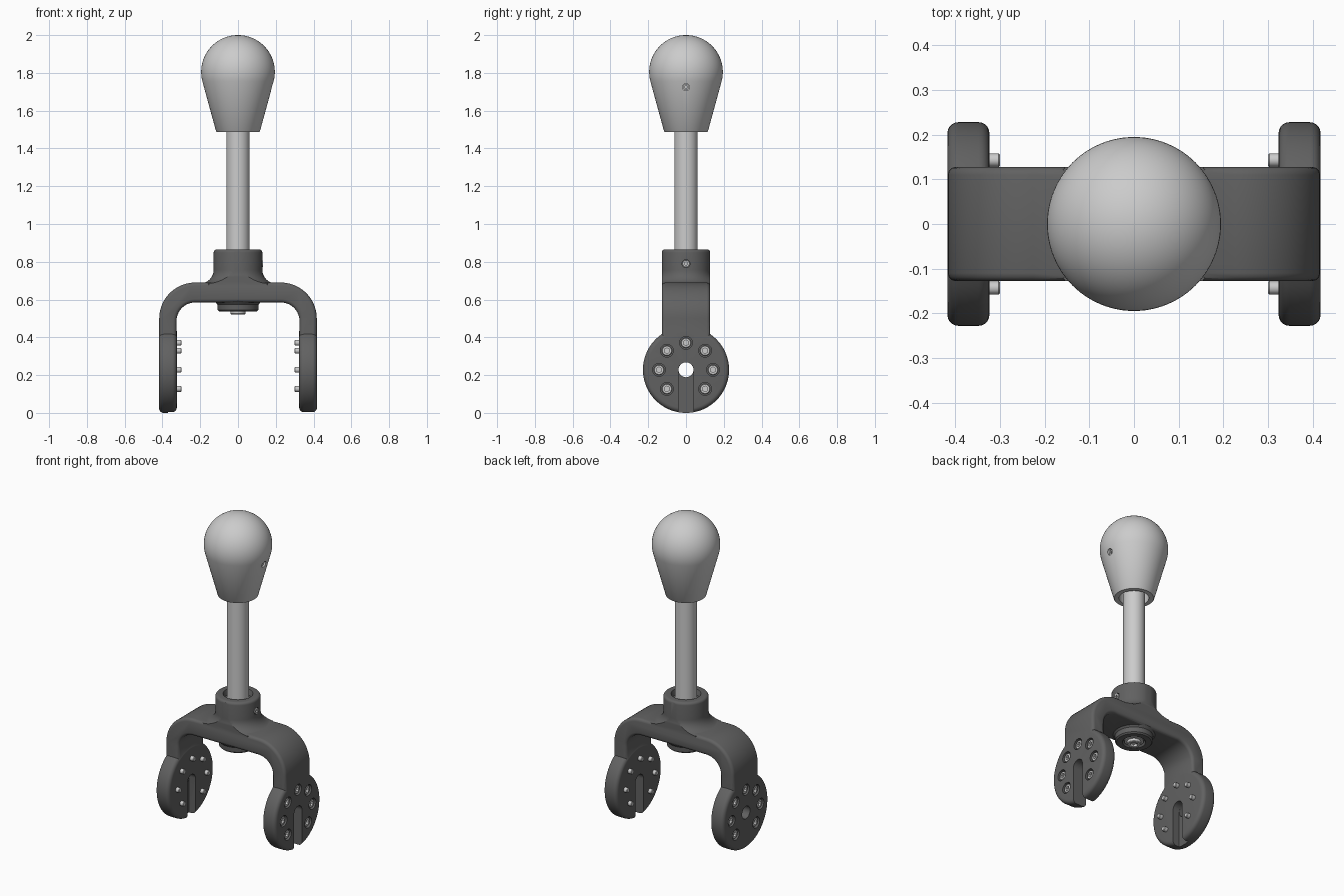
import bpy, bmesh
from math import sin, cos, pi, radians
from mathutils import Matrix, Vector

if "Cube" in bpy.data.objects:
    bpy.data.objects.remove(bpy.data.objects["Cube"])

ROT = {'Z': Matrix.Identity(4),
       'X': Matrix.Rotation(pi / 2, 4, 'Y'),
       '-X': Matrix.Rotation(-pi / 2, 4, 'Y')}


def finish(name, bm):
    bmesh.ops.recalc_face_normals(bm, faces=bm.faces)
    me = bpy.data.meshes.new(name)
    bm.to_mesh(me)
    bm.free()
    ob = bpy.data.objects.new(name, me)
    bpy.context.collection.objects.link(ob)
    return ob


def lathe(name, profile, axis='Z', at=(0, 0, 0), seg=64):
    """Revolve (radius, height) points that start and end on the axis."""
    bm = bmesh.new()
    vs = [bm.verts.new((r, 0, h)) for r, h in profile]
    es = [bm.edges.new(p) for p in zip(vs, vs[1:])]
    bmesh.ops.spin(bm, geom=vs + es, cent=(0, 0, 0), axis=(0, 0, 1),
                   angle=2 * pi, steps=seg)
    bmesh.ops.remove_doubles(bm, verts=bm.verts, dist=1e-5)
    bm.transform(Matrix.Translation(at) @ ROT[axis])
    return finish(name, bm)


def rod(name, r, h0, h1, axis='Z', at=(0, 0, 0), seg=32):
    return lathe(name, [(0, h0), (r, h0), (r, h1), (0, h1)], axis, at, seg)


def prism(name, pts, vec):
    """Extrude a planar outline along a vector."""
    bm = bmesh.new()
    f = bm.faces.new([bm.verts.new(p) for p in pts])
    new = bmesh.ops.extrude_face_region(bm, geom=[f], use_keep_orig=True)['geom']
    bmesh.ops.translate(bm, vec=Vector(vec),
                        verts=[v for v in new if isinstance(v, bmesh.types.BMVert)])
    return finish(name, bm)


def arc(cx, cz, r, a0, a1, n):
    return [(cx + r * cos(radians(a0 + (a1 - a0) * i / n)),
             cz + r * sin(radians(a0 + (a1 - a0) * i / n))) for i in range(n + 1)]


def apply(ob, mod):
    bpy.context.view_layer.objects.active = ob
    bpy.ops.object.modifier_apply(modifier=mod.name)


def boolean(ob, other, op):
    m = ob.modifiers.new("bool", 'BOOLEAN')
    m.operation, m.solver, m.object = op, 'EXACT', other
    apply(ob, m)
    bpy.data.objects.remove(other)


# Fork arch: half outline mirrored, extruded across y
half = [(0, 0.69)] + arc(0.227, 0.50, 0.19, 90, 0, 14) + [(0.417, 0.25), (0.326, 0.25)] \
    + arc(0.226, 0.485, 0.10, 0, 90, 12) + [(0, 0.585)]
outline = half + [(-x, z) for x, z in reversed(half[1:-1])]
fork = prism("fork", [(x, -0.128, z) for x, z in outline], (0, 0.256, 0))
bev = fork.modifiers.new("bevel", 'BEVEL')
bev.width, bev.segments, bev.limit_method = 0.018, 3, 'ANGLE'
apply(fork, bev)

# Collar with flared foot and lower boss, trimmed to the arm width
collar = lathe("collar", [(0, 0.555), (0.06, 0.555), (0.066, 0.537), (0.1, 0.537), (0.108, 0.545),
                          (0.11, 0.575), (0.125, 0.591), (0.125, 0.62), (0.2, 0.66)]
               + arc(0.2, 0.757, 0.071, 270, 180, 8)
               + arc(0.113, 0.849, 0.016, 0, 90, 4)
               + [(0.085, 0.865), (0.075, 0.835), (0, 0.835)])
trim = prism("trim", [(-1, -0.1275, 0), (1, -0.1275, 0), (1, 0.1275, 0), (-1, 0.1275, 0)], (0, 0, 1))
boolean(collar, trim, 'INTERSECT')
boolean(fork, collar, 'UNION')

# Round mounting discs at the leg ends
CZ, R = 0.228, 0.228
disc = [(0, 0.324)] + arc(R - 0.024, 0.348, 0.024, -90, 0, 5) \
    + arc(R - 0.024, 0.394, 0.024, 0, 90, 5) + [(0, 0.418)]
for axis in ('X', '-X'):
    boolean(fork, lathe("disc", disc, axis, (0, 0, CZ), 96), 'UNION')

# Slots: open through the right disc, blind on the inside of the left, plus centre hole
slot = [(-0.04, -0.1), (0.04, -0.1)] + arc(0, CZ, 0.04, 0, 180, 16)
boolean(fork, prism("slot_cut", [(0.28, y, z) for y, z in slot], (0.2, 0, 0)), 'DIFFERENCE')
boolean(fork, prism("slot_cut", [(-0.28, y, z) for y, z in slot], (-0.09, 0, 0)), 'DIFFERENCE')
boolean(fork, rod("hole_cut", 0.0395, 0.30, 0.5, '-X', (0, 0, CZ)), 'DIFFERENCE')

# Socket bolt template: head, shank and hex recess
bolt = lathe("disc_bolt", [(0, 0.30), (0.012, 0.30), (0.015, 0.303), (0.015, 0.385), (0.027, 0.385),
                           (0.027, 0.409), (0.024, 0.412), (0, 0.412)], seg=24)
boolean(bolt, rod("hex_cut", 0.015, 0.397, 0.43, seg=6), 'DIFFERENCE')

# Seven bolts per disc, each in a counterbore
for axis, side in (('X', "right"), ('-X', "left")):
    for i in range(7):
        a = radians(-45 + 45 * i)
        at = (0, 0.143 * cos(a), CZ + 0.143 * sin(a))
        boolean(fork, rod("bore_cut", 0.034, 0.386, 0.45, axis, at, 24), 'DIFFERENCE')
        b = bpy.data.objects.new(f"{side}_disc_bolt_{i + 1}", bolt.data)
        b.matrix_world = Matrix.Translation(at) @ ROT[axis]
        bpy.context.collection.objects.link(b)
bpy.data.objects.remove(bolt)

# Shaft
rod("shaft", 0.062, 0.82, 1.57, seg=64)

# Knob: ball top running into a tapered skirt with a recessed underside
knob = lathe("knob", [(0, 1.56), (0.085, 1.56), (0.085, 1.486), (0.112, 1.486), (0.116, 1.49)]
             + arc(0, 1.805, 0.195, -15, 88, 24) + [(0, 2.0)], seg=96)

# Set screws in knob and collar
for ob, name, z, r, x0, x1 in ((knob, "knob_set_screw", 1.725, 0.018, 0.10, 0.168),
                               (fork, "collar_set_screw", 0.79, 0.02, 0.09, 0.132)):
    boolean(ob, rod("screw_cut", r + 0.001, x0, 0.3, 'X', (0, 0, z)), 'DIFFERENCE')
    s = rod(name, r - 0.002, x0, x1, 'X', (0, 0, z))
    boolean(s, rod("hex_cut", 0.009, x1 - 0.02, x1 + 0.05, 'X', (0, 0, z), 6), 'DIFFERENCE')

# Shaft retaining bolt and washer under the fork
lower = lathe("lower_bolt", [(0, 0.565), (0.055, 0.565), (0.055, 0.541), (0.04, 0.541),
                             (0.04, 0.525), (0.036, 0.521), (0, 0.521)], seg=48)
boolean(lower, rod("hex_cut", 0.024, 0.5, 0.536, seg=6), 'DIFFERENCE')

# Dark finish for the fork
dark = bpy.data.materials.new("dark_grey")
dark.diffuse_color = (0.12, 0.12, 0.12, 1)
dark.use_nodes = True
dark.node_tree.nodes["Principled BSDF"].inputs["Base Color"].default_value = dark.diffuse_color
fork.data.materials.clear()
fork.data.materials.append(dark)
for p in fork.data.polygons:
    p.material_index = 0

# Smooth shading with sharp edges kept
bpy.ops.object.select_all(action='SELECT')
bpy.context.view_layer.objects.active = fork
bpy.ops.object.shade_smooth_by_angle(angle=radians(32))
